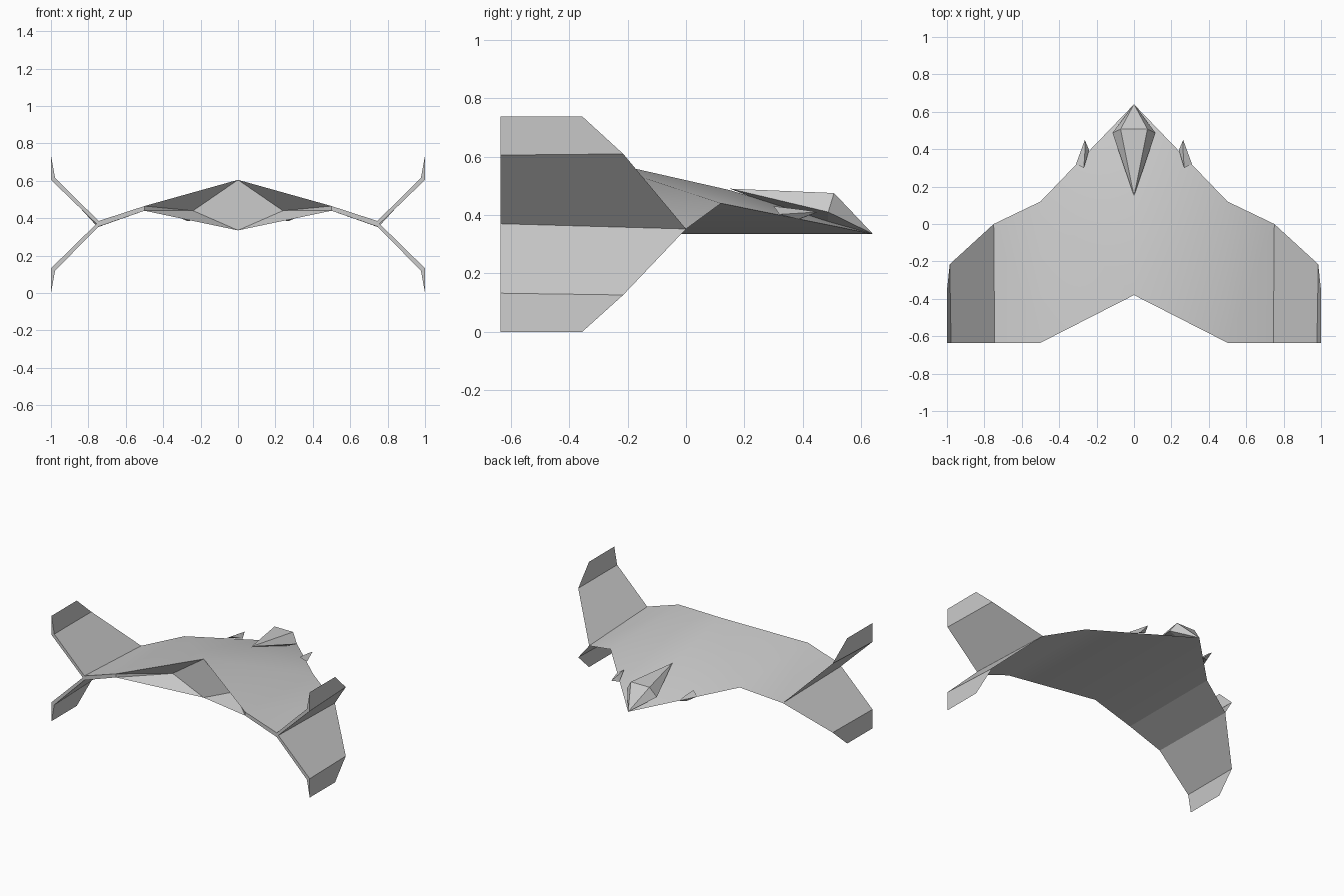
import bpy, bmesh, math
from mathutils import Matrix

if "Cube" in bpy.data.objects:
    bpy.data.objects.remove(bpy.data.objects["Cube"])

REAR = -0.635


def finish(name, bm, smooth=None):
    """Mirror the half across x = 0, weld, orient and link as an object."""
    copy = bmesh.ops.duplicate(bm, geom=bm.verts[:] + bm.edges[:] + bm.faces[:])
    verts = [g for g in copy["geom"] if isinstance(g, bmesh.types.BMVert)]
    bmesh.ops.transform(bm, matrix=Matrix.Scale(-1, 4, (1, 0, 0)), verts=verts)
    bmesh.ops.remove_doubles(bm, verts=bm.verts[:], dist=0.0005)
    bmesh.ops.recalc_face_normals(bm, faces=bm.faces[:])
    me = bpy.data.meshes.new(name)
    bm.to_mesh(me)
    bm.free()
    ob = bpy.data.objects.new(name, me)
    bpy.context.collection.objects.link(ob)
    if smooth:
        bpy.ops.object.select_all(action='DESELECT')
        ob.select_set(True)
        bpy.context.view_layer.objects.active = ob
        bpy.ops.object.shade_smooth_by_angle(angle=math.radians(smooth))
    return ob


def surface(points, faces):
    bm = bmesh.new()
    vs = [bm.verts.new(p) for p in points]
    for f in faces:
        bm.faces.new([vs[i] for i in f])
    return bm


# Central body and inner wings, right half
body = [
    (0, -0.38, 0.605), (0, 0.15, 0.485), (0, 0.64, 0.335),       # spine
    (0, -0.38, 0.335), (0.24, -0.38, 0.44),                      # recessed rear
    (0.5, REAR, 0.465), (0.5, REAR, 0.44), (0.5, 0.12, 0.44),    # shoulder
    (0.745, REAR, 0.385), (0.745, REAR, 0.355),                  # wing end
    (0.757, REAR, 0.37), (0.75, 0, 0.352),
]
body_faces = [
    (0, 5, 7, 1), (1, 7, 2), (3, 2, 7, 6),           # top and underside
    (0, 3, 4), (0, 4, 5), (3, 6, 4), (4, 6, 5),      # rear panels
    (5, 8, 11, 7), (6, 7, 11, 9), (5, 6, 9, 8),      # inner wing
    (8, 9, 10), (8, 10, 11), (9, 10, 11),
]
finish("wing_body", surface(body, body_faces), 25)

# Forked fins: a wedge panel rising or dropping to a bent tip
for name, s in (("upper_fin", 1), ("lower_fin", -1)):
    mid = 0.37
    z = lambda h: mid + s * h
    h_in, h_out, h_tip = (0.245, 0.235, 0.367) if s > 0 else (0.25, 0.238, 0.37)
    pts = [
        (0.745, REAR, z(0.015)), (0.757, REAR, mid), (0.75, 0, 0.352),
        (0.978, REAR, z(h_in)), (1, REAR, z(h_out)), (0.985, -0.215, z(h_in - 0.006)),
        (1, REAR, z(h_tip)), (1, -0.355, z(h_tip)),
    ]
    fin_faces = [
        (0, 3, 5, 2), (1, 2, 5, 4), (0, 1, 4, 3), (0, 2, 1),
        (3, 6, 7, 5), (4, 5, 7, 6), (3, 4, 6),
    ]
    finish(name, surface(pts, fin_faces), 25)

# Faceted canopy
canopy = [
    (0, 0.64, 0.335), (0.072, 0.507, 0.475), (0.115, 0.487, 0.41),
    (0, 0.15, 0.49), (0, 0.507, 0.475), (0, 0.487, 0.36),
]
canopy_faces = [
    (0, 1, 4), (0, 2, 1), (1, 2, 3), (4, 1, 3), (0, 5, 2), (2, 5, 3),
]
finish("canopy", surface(canopy, canopy_faces))

# Small spikes on the leading edges
spike = [
    (0.263, 0.45, 0.41), (0.24, 0.395, 0.388), (0.31, 0.32, 0.402),
    (0.268, 0.30, 0.43), (0.272, 0.385, 0.385), (0.262, 0.40, 0.418),
]
bm = bmesh.new()
for p in spike:
    bm.verts.new(p)
bmesh.ops.convex_hull(bm, input=bm.verts[:])
finish("leading_edge_spikes", bm)
